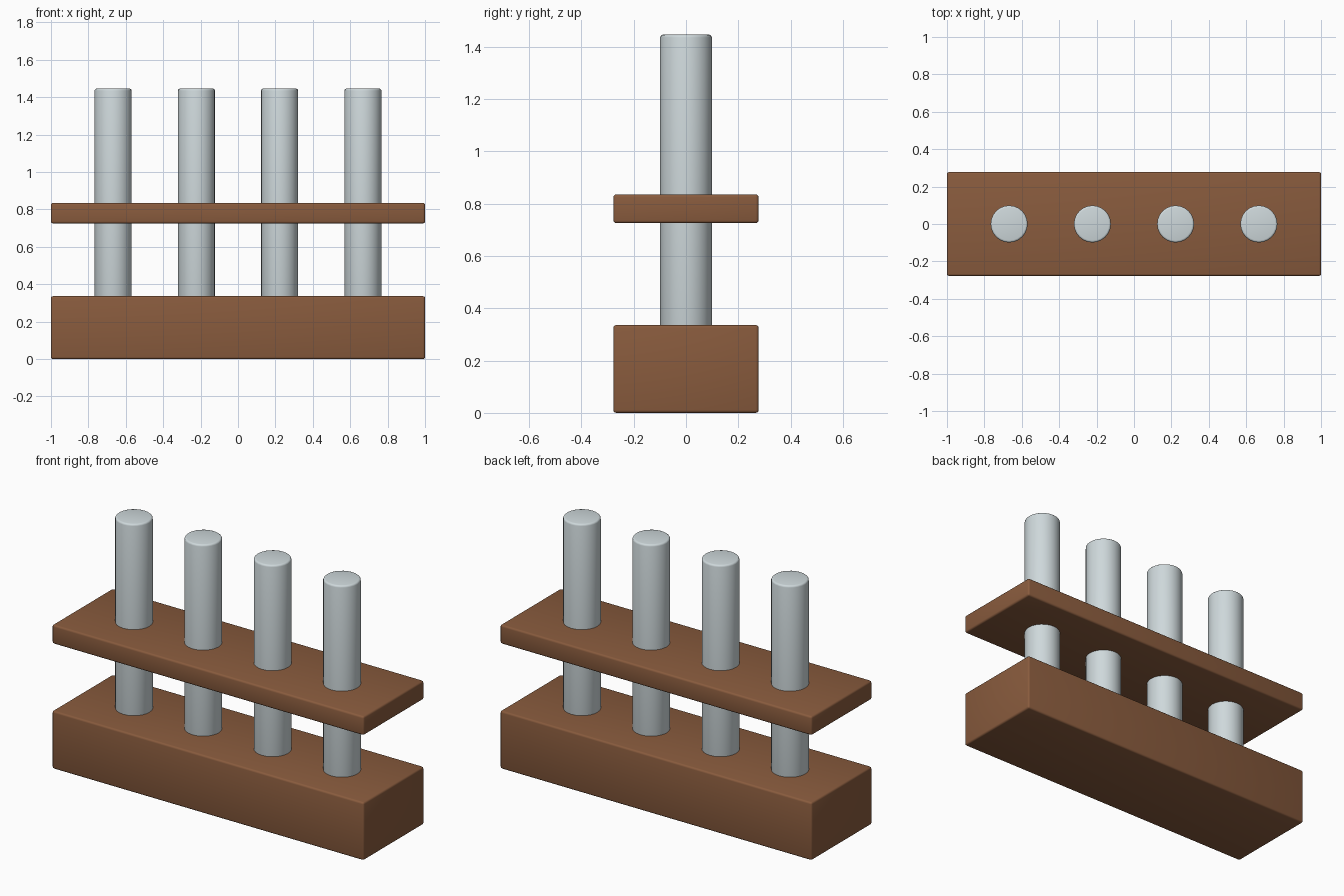
import bpy
import math

default = bpy.data.objects.get("Cube")
if default:
    bpy.data.objects.remove(default, do_unlink=True)


def make_material(name, rgb, roughness):
    mat = bpy.data.materials.new(name)
    mat.use_nodes = True
    mat.diffuse_color = (*rgb, 1)
    shader = mat.node_tree.nodes["Principled BSDF"]
    shader.inputs["Base Color"].default_value = (*rgb, 1)
    shader.inputs["Roughness"].default_value = roughness
    return mat


def finish(name, mat, bevel):
    """Name, colour, round the edges and smooth the active object."""
    obj = bpy.context.object
    obj.name = name
    obj.data.materials.append(mat)
    bpy.ops.object.transform_apply(location=False, rotation=False, scale=True)
    mod = obj.modifiers.new("Rounded edges", "BEVEL")
    mod.width = bevel
    mod.segments = 3
    mod.limit_method = "ANGLE"
    mod.angle_limit = math.radians(40)
    bpy.ops.object.modifier_apply(modifier=mod.name)
    bpy.ops.object.shade_smooth_by_angle(angle=math.radians(40))


def board(name, bottom, top):
    bpy.ops.mesh.primitive_cube_add(size=1, location=(0, 0, (bottom + top) / 2))
    bpy.context.object.scale = (LENGTH, DEPTH, top - bottom)
    finish(name, wood, 0.011)


def tube(name, x):
    bpy.ops.mesh.primitive_cylinder_add(
        vertices=24, radius=0.099, depth=TUBE_TOP - TUBE_BOTTOM,
        location=(x, 0, (TUBE_TOP + TUBE_BOTTOM) / 2))
    finish(name, glass, 0.011)


LENGTH, DEPTH = 2.0, 0.555
TUBE_BOTTOM, TUBE_TOP = 0.28, 1.446
SPACING = 0.445

wood = make_material("brown wood", (0.25, 0.105, 0.047), 0.7)
glass = make_material("pale grey glass", (0.62, 0.69, 0.71), 0.3)

# Wooden stand
board("base_block", 0, 0.336)
board("upper_shelf", 0.725, 0.835)

# Row of tubes
for i in range(4):
    tube(f"tube_{i + 1}", (i - 1.5) * SPACING)
